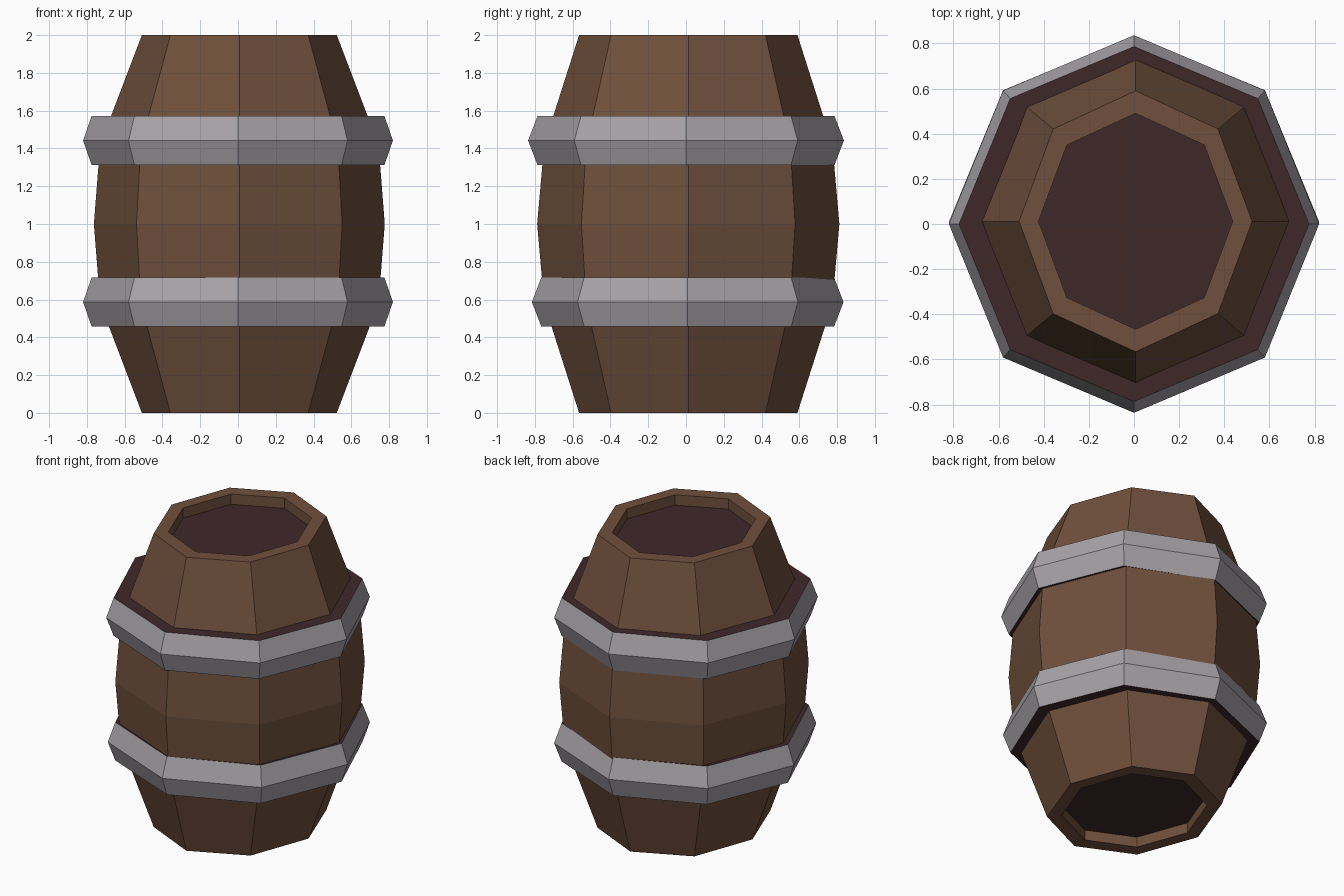
import bpy, bmesh, math

if "Cube" in bpy.data.objects:
    bpy.data.objects.remove(bpy.data.objects["Cube"])


def material(name, rgb):
    m = bpy.data.materials.new(name)
    m.diffuse_color = (*rgb, 1)
    m.use_nodes = True
    m.node_tree.nodes["Principled BSDF"].inputs["Base Color"].default_value = m.diffuse_color
    return m


wood = material("brown wood", (0.160, 0.080, 0.045))
iron = material("grey iron", (0.385, 0.362, 0.385))
dark = material("dark plum", (0.049, 0.021, 0.023))
SIDES = 8


def loft(name, rings, centre, mats, rule, cap):
    """Join octagonal rings (rx, ry, z); rule(i) picks the material of band i."""
    bm = bmesh.new()
    loops = []
    for rx, ry, z in rings:
        loops.append([bm.verts.new((centre[0] + rx * math.cos(2 * math.pi * k / SIDES),
                                    centre[1] + ry * math.sin(2 * math.pi * k / SIDES), z))
                      for k in range(SIDES)])
    for i in range(len(rings) - 1):
        a, b = loops[i], loops[i + 1]
        for k in range(SIDES):
            n = (k + 1) % SIDES
            bm.faces.new((a[k], a[n], b[n], b[k])).material_index = rule(i)
    if cap:
        bm.faces.new(loops[0][::-1]).material_index = 1
        bm.faces.new(loops[-1]).material_index = 1
    me = bpy.data.meshes.new(name)
    bm.to_mesh(me)
    bm.free()
    for m in mats:
        me.materials.append(m)
    ob = bpy.data.objects.new(name, me)
    bpy.context.collection.objects.link(ob)
    return ob


# Barrel body: recessed ends, tapered staves, mirrored about z = 1
half = [(0.43, 0.478, 0.07), (0.43, 0.478, 0.0), (0.516, 0.578, 0.0), (0.737, 0.763, 0.58)]
body = half + [(0.77, 0.80, 1.0)] + [(rx, ry, 2 - z) for rx, ry, z in reversed(half)]
loft("barrel_body", body, (0.007, 0.012), (wood, dark), lambda i: 0, True)

# Metal hoops: ridged outside, dark flat top and bottom reaching into the staves
for name, z, ry, cy in (("lower_hoop", 0.587, 0.825, 0.009), ("upper_hoop", 1.442, 0.836, 0.0)):
    h, edge = 0.13, ry - 0.05
    rings = [(0.66, 0.68, z - h), (0.775, edge, z - h), (0.82, ry, z),
             (0.775, edge, z + h), (0.66, 0.68, z + h)]
    loft(name, rings, (0, cy), (iron, dark), lambda i: 1 if i in (0, 3) else 0, False)
